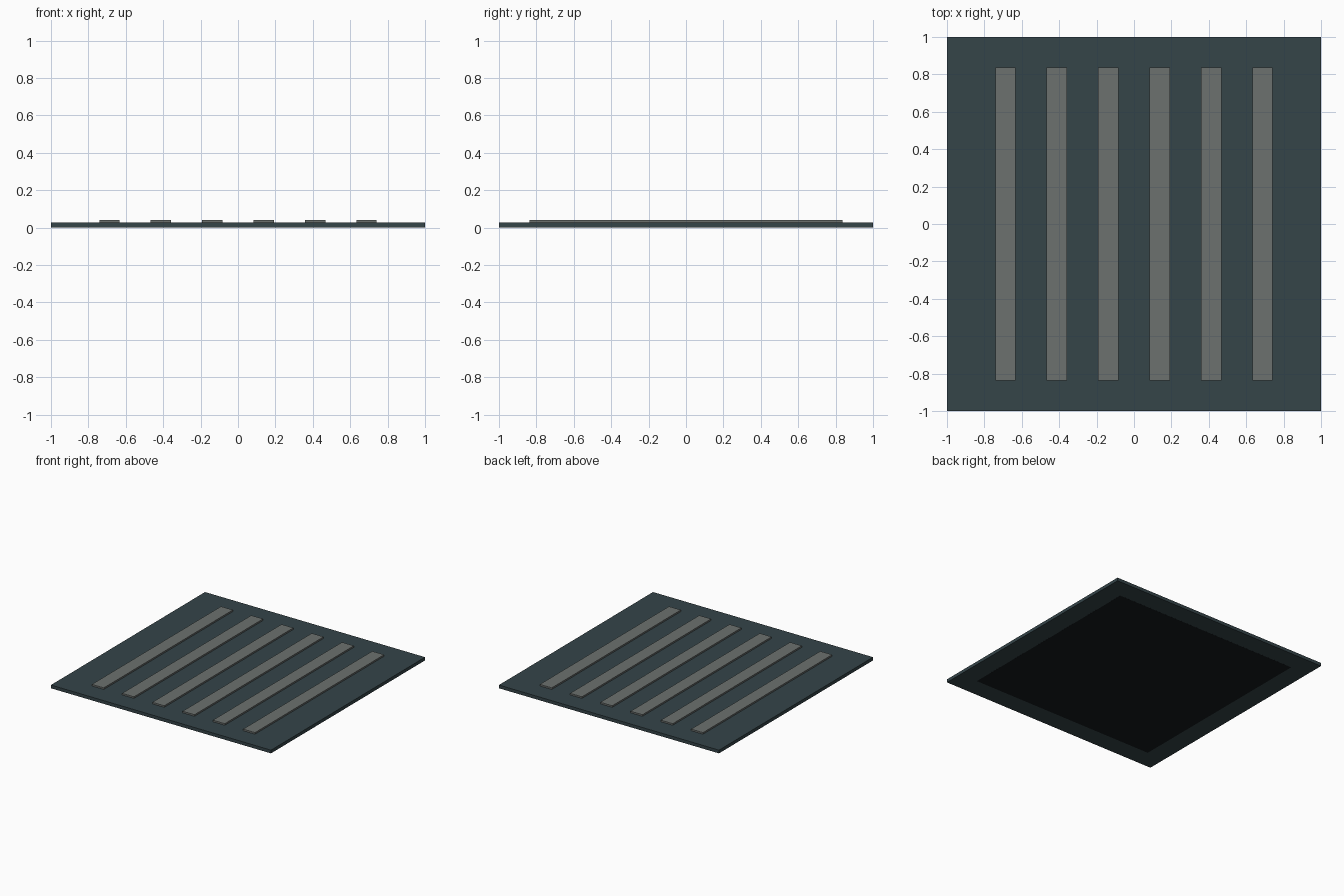
import bpy

if "Cube" in bpy.data.objects:
    bpy.data.objects.remove(bpy.data.objects["Cube"])


def material(name, rgb):
    m = bpy.data.materials.new(name)
    m.diffuse_color = (*rgb, 1)
    m.use_nodes = True
    m.node_tree.nodes["Principled BSDF"].inputs["Base Color"].default_value = m.diffuse_color
    return m


def box(name, x, half_x, half_y, z0, z1, mat):
    bpy.ops.mesh.primitive_cube_add(size=2, location=(x, 0, (z0 + z1) / 2))
    o = bpy.context.object
    o.name = name
    o.scale = (half_x, half_y, (z1 - z0) / 2)
    bpy.ops.object.transform_apply(location=False, rotation=False, scale=True)
    o.data.materials.append(mat)
    return o


frame_mat = material("dark_slate", (0.035, 0.058, 0.066))
slat_mat = material("warm_grey", (0.15, 0.165, 0.158))
void_mat = material("near_black", (0.008, 0.010, 0.012))

# Square base plate
box("base_plate", 0, 1.0, 1.0, 0.0004, 0.027, frame_mat)

# Dark panel set into the underside
box("under_panel", 0, 0.84, 0.84, 0.0, 0.02, void_mat)

# Six raised slats, evenly spaced
for i in range(6):
    box(f"slat_{i + 1}", (i - 2.5) * 0.275, 0.054, 0.838, 0.02, 0.04, slat_mat)
